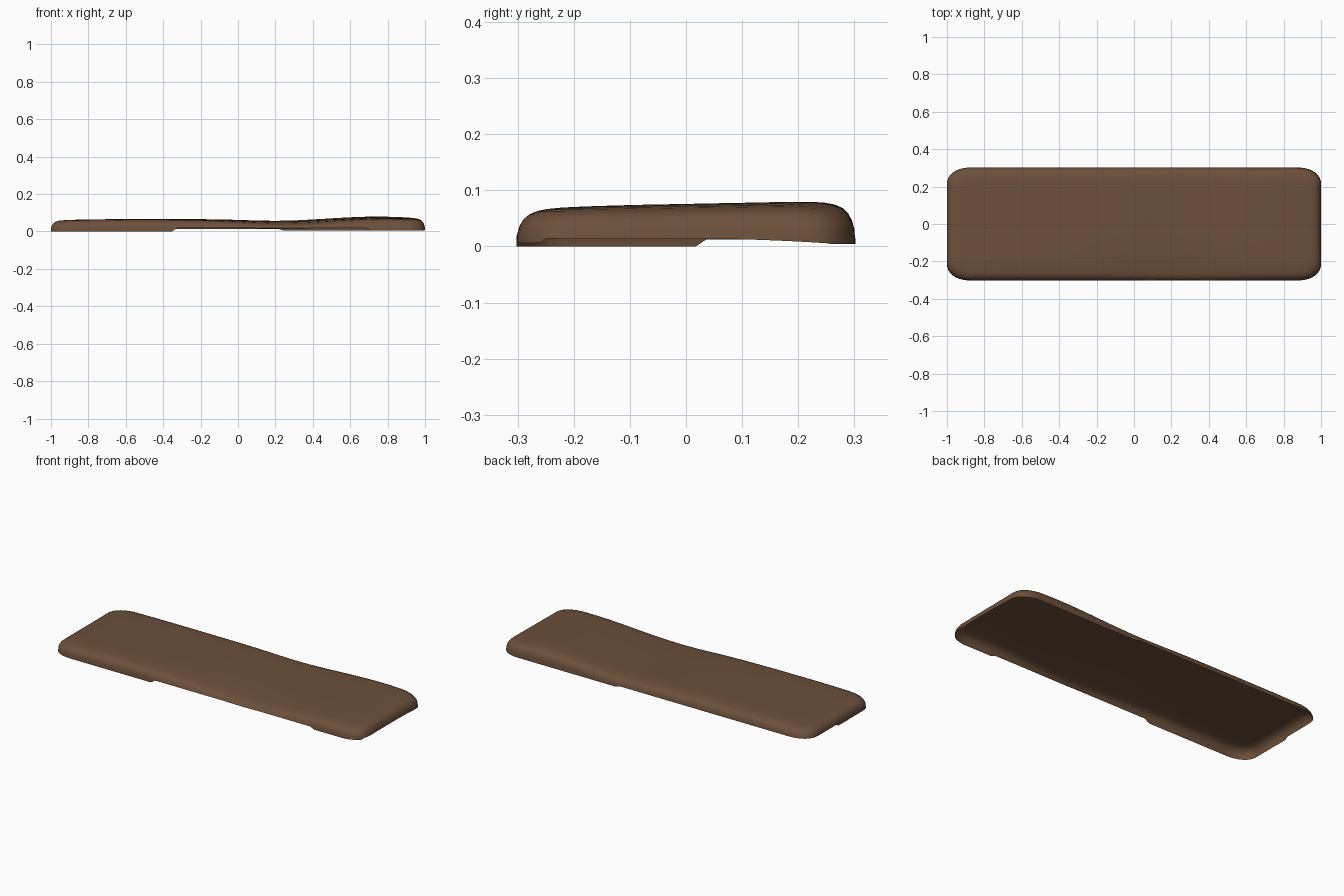
import bpy, bmesh, math

if "Cube" in bpy.data.objects:
    bpy.data.objects.remove(bpy.data.objects["Cube"])

HX, HY = 1.0, 0.302        # half length and half width
RX, RY = 0.13, 0.09        # corner rounding


def bump(x, c, w):
    return math.exp(-((x - c) / w) ** 2)


# gently warped top height
def top(x, y):
    z = 0.066 - 0.011 * bump(x, 0.22, 0.25) + 0.010 * bump(x, 0.75, 0.24) - 0.005 * bump(x, -1, 0.2)
    return z + 0.022 * y * bump(x, 0.6, 0.5) - 0.05 * max(0, -y - 0.1) * bump(x, 0.2, 0.5)


# lower hem of the skirt: some stretches hang to the ground, the rest is lifted
def hem(x, y):
    if x > 0.99:
        return 0.014 - 0.012 * max(0, y / HY) ** 2
    if y < 0 and abs(y) > 0.2:
        return 0.018 if -0.34 < x < 0.68 else (0.0 if x < 0 else 0.006)
    if y > 0.2:
        return 0.004 if x > 0.24 else 0.013
    if x < -0.9:
        return 0.0 if y < 0.025 else 0.012
    return 0.01


# rounded-rectangle outline
def outline():
    pts, n = [], 12
    xs = [-(HX - RX) + 2 * (HX - RX) * i / 64 for i in range(65)]
    ys = [-(HY - RY) + 2 * (HY - RY) * i / 24 for i in range(25)]

    def arc(sx, sy, a0):
        out = []
        for i in range(1, n):
            a = math.radians(a0 + 90 * i / n)
            c, s = abs(math.cos(a)) ** 0.9, abs(math.sin(a)) ** 0.9
            out.append((sx * (HX - RX + RX * c), sy * (HY - RY + RY * s)))
        return out
    pts += [(x, -HY) for x in xs] + arc(1, -1, 270)
    pts += [(HX, y) for y in ys] + arc(1, 1, 0)
    pts += [(x, HY) for x in reversed(xs)] + arc(-1, 1, 90)
    pts += [(-HX, y) for y in reversed(ys)] + arc(-1, -1, 180)
    return pts


# rings: (inset, fraction of top height); the first ring is the hem
rings = [(0, None), (0.002, 0.38), (0.006, 0.56), (0.013, 0.72), (0.023, 0.84),
         (0.037, 0.92), (0.055, 0.965), (0.08, 0.99), (0.12, 1), (0.17, 1),
         (0.22, 1), (0.265, 1), (HY, 1)]
bm = bmesh.new()
base, prev = outline(), None
for d, f in rings:
    ring = []
    for px, py in base:
        x, y = px * (HX - d) / HX, py * (HY - d) / HY
        ring.append(bm.verts.new((x, y, hem(px, py) if f is None else top(x, y) * f)))
    if prev:
        for i in range(len(ring)):
            j = (i + 1) % len(ring)
            bm.faces.new((prev[i], prev[j], ring[j], ring[i]))
    prev = ring
# weld the centre seam
bmesh.ops.remove_doubles(bm, verts=bm.verts, dist=1e-5)
me = bpy.data.meshes.new("cushion_shell")
bm.to_mesh(me)
bm.free()
me.shade_smooth()
ob = bpy.data.objects.new("cushion_shell", me)
bpy.context.collection.objects.link(ob)

# brown leather
mat = bpy.data.materials.new("brown")
mat.diffuse_color = (0.15, 0.08, 0.045, 1)
mat.use_nodes = True
mat.node_tree.nodes["Principled BSDF"].inputs["Base Color"].default_value = mat.diffuse_color
me.materials.append(mat)
